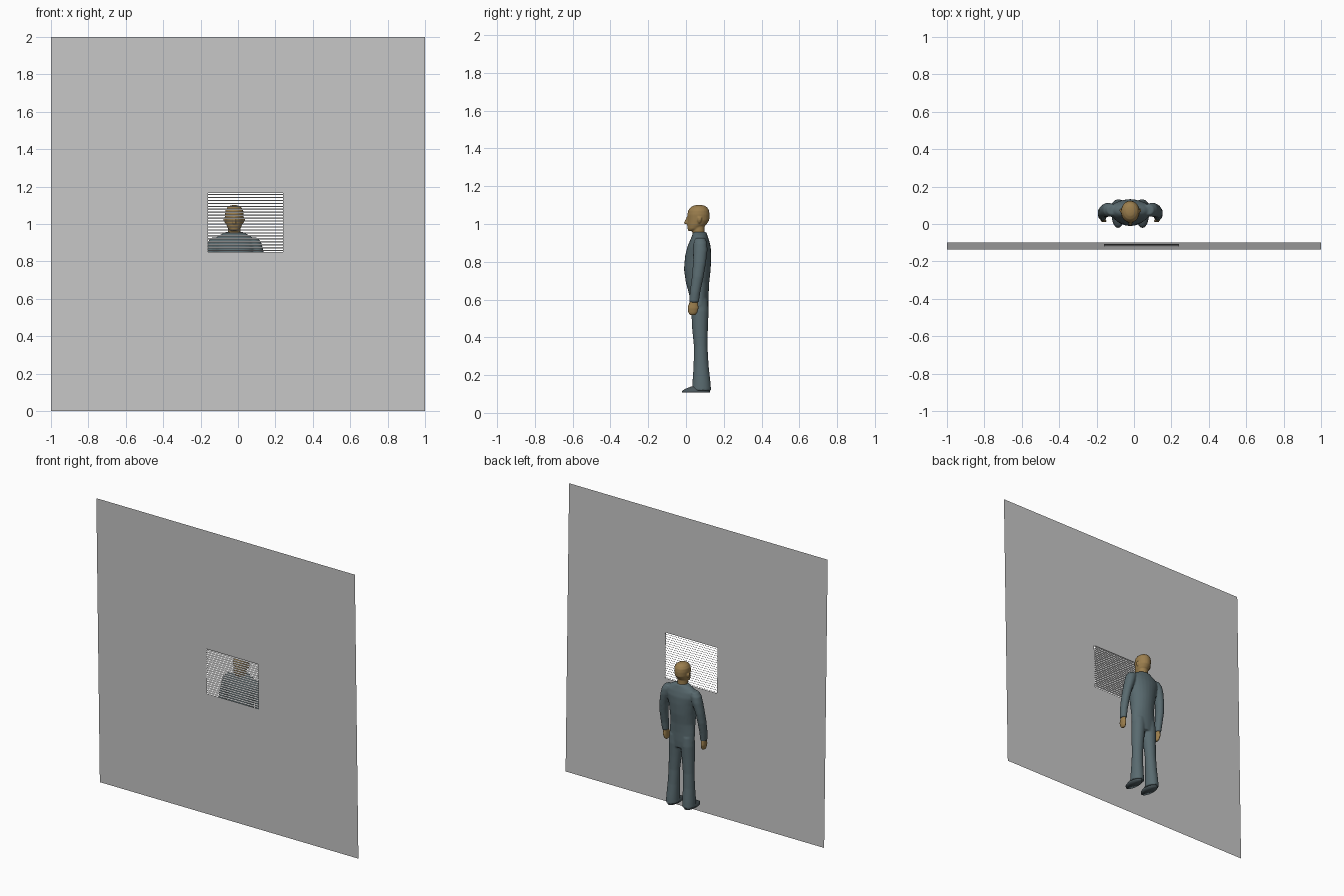
import bpy, bmesh, math

CX = -0.02  # centre line of the standing man


def material(name, rgb):
    m = bpy.data.materials.new(name)
    m.diffuse_color = (*rgb, 1)
    return m


WALL = material("wall grey", (0.58, 0.58, 0.58))
SUIT = material("slate suit", (0.10, 0.145, 0.16))
SKIN = material("tan skin", (0.33, 0.21, 0.075))
SHOE = material("dark shoe", (0.07, 0.095, 0.105))


def make(name, bm, mat, smooth=False):
    bmesh.ops.recalc_face_normals(bm, faces=bm.faces)
    me = bpy.data.meshes.new(name)
    bm.to_mesh(me)
    bm.free()
    me.materials.append(mat)
    ob = bpy.data.objects.new(name, me)
    bpy.context.collection.objects.link(ob)
    if smooth:
        for p in me.polygons:
            p.use_smooth = True
    return ob


def loft(bm, rings, n=24):
    """Closed skin through ellipses (x, y, z, rx, ry), stacked in z."""
    loops = []
    for x, y, z, rx, ry in rings:
        loops.append([bm.verts.new((CX + x + rx * math.cos(2 * math.pi * i / n),
                                    y + ry * math.sin(2 * math.pi * i / n), z))
                      for i in range(n)])
    for a, b in zip(loops, loops[1:]):
        for i in range(n):
            j = (i + 1) % n
            bm.faces.new((a[i], a[j], b[j], b[i]))
    bm.faces.new(loops[0][::-1])
    bm.faces.new(loops[-1])


def blend(ob, voxel, repeat):
    """Fuse overlapping lofts into one soft surface."""
    r = ob.modifiers.new("fuse", 'REMESH')
    r.mode = 'VOXEL'
    r.voxel_size = voxel
    r.use_smooth_shade = True
    s = ob.modifiers.new("soften", 'SMOOTH')
    s.factor = 0.5
    s.iterations = repeat


def mirrored(rings, side):
    return [(side * x, y, z, rx, ry) for x, y, z, rx, ry in rings]


def wall_y(z):
    return -0.098 - 0.0195 * z


# Leaning wall with a window opening
bm = bmesh.new()
xs, zs = (-1, -0.16, 0.24, 1), (0, 0.85, 1.165, 2)
grid = [[bm.verts.new((x, wall_y(z), z)) for x in xs] for z in zs]
for r in range(3):
    for c in range(3):
        if (r, c) != (1, 1):
            bm.faces.new((grid[r][c], grid[r][c + 1], grid[r + 1][c + 1], grid[r + 1][c]))
make("wall", bm, WALL)

# Blind slats in the opening
bm = bmesh.new()
COUNT = 20
for i in range(COUNT):
    z = 0.85 + 0.315 * (i + 0.5) / COUNT
    y = wall_y(z) + 0.004
    bm.faces.new([bm.verts.new(p) for p in (
        (-0.16, y - 0.004, z - 0.0033), (0.24, y - 0.004, z - 0.0033),
        (0.24, y + 0.004, z + 0.0033), (-0.16, y + 0.004, z + 0.0033))])
make("blind_slats", bm, WALL)

# Suit: torso, sleeves and trousers fused together
bm = bmesh.new()
loft(bm, [(0, 0.075, 0.52, 0.075, 0.042), (0, 0.072, 0.57, 0.092, 0.048),
          (0, 0.068, 0.63, 0.090, 0.052), (0, 0.061, 0.69, 0.086, 0.062),
          (0, 0.060, 0.76, 0.092, 0.071), (0, 0.064, 0.83, 0.102, 0.069),
          (0, 0.069, 0.88, 0.115, 0.062), (0, 0.072, 0.915, 0.112, 0.050),
          (0, 0.073, 0.94, 0.080, 0.040), (0, 0.072, 0.958, 0.044, 0.035)])
sleeve = [(0.147, 0.042, 0.585, 0.021, 0.026), (0.149, 0.048, 0.64, 0.024, 0.028),
          (0.147, 0.062, 0.72, 0.027, 0.031), (0.138, 0.071, 0.79, 0.029, 0.034),
          (0.121, 0.076, 0.86, 0.034, 0.038), (0.109, 0.076, 0.90, 0.036, 0.036),
          (0.098, 0.075, 0.927, 0.026, 0.026)]
leg = [(0.063, 0.082, 0.118, 0.042, 0.051), (0.062, 0.082, 0.16, 0.041, 0.048),
       (0.059, 0.080, 0.25, 0.038, 0.040), (0.055, 0.078, 0.35, 0.037, 0.036),
       (0.050, 0.074, 0.45, 0.042, 0.042), (0.046, 0.074, 0.54, 0.046, 0.046),
       (0.042, 0.072, 0.60, 0.044, 0.044)]
for s in (-1, 1):
    loft(bm, mirrored(sleeve, s))
    loft(bm, mirrored(leg, s))
blend(make("suit", bm, SUIT), 0.006, 3)

# Head with jaw, neck and nose
bm = bmesh.new()
loft(bm, [(0, 0.073, 0.93, 0.036, 0.034), (0, 0.066, 0.96, 0.034, 0.033),
          (0, 0.066, 1.01, 0.034, 0.033)])
loft(bm, [(0, 0.030, 0.963, 0.020, 0.018), (0, 0.042, 0.975, 0.033, 0.034),
          (0, 0.056, 0.995, 0.042, 0.050), (0, 0.065, 1.02, 0.047, 0.058),
          (0, 0.066, 1.05, 0.050, 0.059), (0, 0.067, 1.072, 0.048, 0.055),
          (0, 0.068, 1.088, 0.038, 0.044), (0, 0.069, 1.098, 0.023, 0.027),
          (0, 0.069, 1.101, 0.008, 0.010)])
loft(bm, [(0, 0.008, 1.000, 0.009, 0.016), (0, 0.006, 1.006, 0.010, 0.018),
          (0, 0.014, 1.035, 0.006, 0.012)], 12)
for s in (-1, 1):  # ears
    loft(bm, mirrored([(0.046, 0.07, 1.005, 0.005, 0.006), (0.050, 0.072, 1.02, 0.007, 0.011),
                       (0.051, 0.074, 1.035, 0.006, 0.011)], s), 12)
blend(make("head", bm, SKIN), 0.004, 2)

# Hands with thumbs
bm = bmesh.new()
hand = [(0.142, 0.035, 0.518, 0.009, 0.014), (0.144, 0.036, 0.53, 0.013, 0.024),
        (0.147, 0.038, 0.555, 0.015, 0.029), (0.147, 0.040, 0.58, 0.014, 0.024),
        (0.147, 0.042, 0.605, 0.014, 0.018)]
thumb = [(0.134, 0.016, 0.535, 0.007, 0.007), (0.139, 0.020, 0.57, 0.009, 0.009)]
for s in (-1, 1):
    loft(bm, mirrored(hand, s), 16)
    loft(bm, mirrored(thumb, s), 12)
blend(make("hands", bm, SKIN), 0.004, 2)

# Shoes
bm = bmesh.new()
shoe = [(0.065, 0.053, 0.107, 0.034, 0.073), (0.065, 0.053, 0.116, 0.035, 0.074),
        (0.064, 0.058, 0.126, 0.032, 0.064), (0.063, 0.070, 0.140, 0.026, 0.042)]
for s in (-1, 1):
    loft(bm, mirrored(shoe, s))
make("shoes", bm, SHOE, smooth=True)
